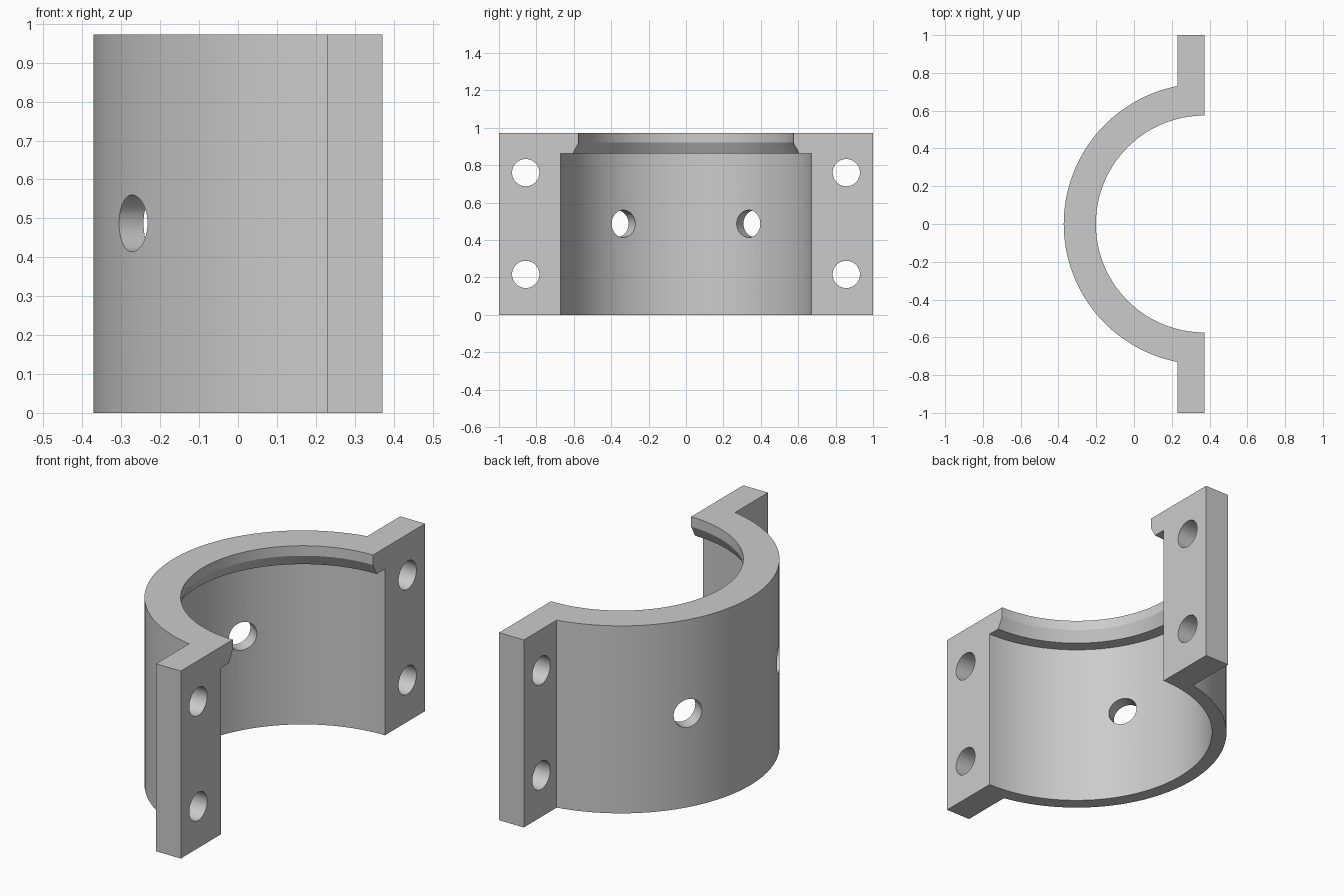
import bpy, bmesh, math
from mathutils import Matrix, Vector

if "Cube" in bpy.data.objects:
    bpy.data.objects.remove(bpy.data.objects["Cube"], do_unlink=True)

HEIGHT = 0.972
AXIS_X = 0.372        # the half ring is struck from the mating plane
OUTER_R = 0.744
FLANGE_X = 0.23
HOLE_R = 0.073

gray = bpy.data.materials.new("plain gray")
gray.use_nodes = True
color = (0.6, 0.6, 0.6, 1)
gray.diffuse_color = color
gray.node_tree.nodes["Principled BSDF"].inputs["Base Color"].default_value = color


def make_object(name, bm):
    bmesh.ops.recalc_face_normals(bm, faces=bm.faces)
    mesh = bpy.data.meshes.new(name)
    bm.to_mesh(mesh)
    bm.free()
    mesh.materials.append(gray)
    obj = bpy.data.objects.new(name, mesh)
    bpy.context.collection.objects.link(obj)
    return obj


def rod(name, center, direction, length):
    bm = bmesh.new()
    turn = Vector((0, 0, 1)).rotation_difference(Vector(direction)).to_matrix().to_4x4()
    bmesh.ops.create_cone(bm, cap_ends=True, segments=40, radius1=HOLE_R, radius2=HOLE_R,
                          depth=length, matrix=Matrix.Translation(center) @ turn)
    return make_object(name, bm)


def revolve(name, profile, steps):
    bm = bmesh.new()
    verts = [bm.verts.new((AXIS_X + r, 0, z)) for r, z in profile]
    edges = [bm.edges.new(pair) for pair in zip(verts, verts[1:])]
    bmesh.ops.spin(bm, geom=verts + edges, cent=(AXIS_X, 0, 0), axis=(0, 0, 1),
                   angle=math.tau, steps=steps)
    bmesh.ops.remove_doubles(bm, verts=bm.verts, dist=0.0001)
    return make_object(name, bm)


# Body: half disc with a flange at each end, extruded upward
reach = math.acos((AXIS_X - FLANGE_X) / OUTER_R)
STEPS = 64
outline = [(AXIS_X, -1), (AXIS_X, 1), (FLANGE_X, 1)]
for i in range(STEPS + 1):
    a = reach * (1 - 2 * i / STEPS)
    outline.append((AXIS_X - OUTER_R * math.cos(a), OUTER_R * math.sin(a)))
outline.append((FLANGE_X, -1))
bm = bmesh.new()
base = bm.faces.new([bm.verts.new((x, y, 0)) for x, y in outline])
top = bmesh.ops.extrude_face_region(bm, geom=[base])["geom"]
bmesh.ops.translate(bm, vec=(0, 0, HEIGHT),
                    verts=[g for g in top if isinstance(g, bmesh.types.BMVert)])
clamp = make_object("half_ring_clamp", bm)

# Bore: wide below, with a tapered lip at the top
cutters = [revolve("bore_cutter", [(0, -0.1), (0.672, -0.1), (0.672, 0.862), (0.605, 0.862),
                                   (0.574, 0.92), (0.574, 1.1), (0, 1.1)], 128)]

# Radial holes and flange bolt holes, mirrored front to back
for side in (-1, 1):
    a = math.radians(30)
    out = Vector((-math.cos(a), side * math.sin(a), 0))
    center = Vector((AXIS_X, 0, 0.487)) + out * 0.7
    cutters.append(rod("radial_hole_cutter", center, out, 0.4))
    for z in (0.216, 0.76):
        cutters.append(rod("bolt_hole_cutter", (0.3, side * 0.857, z), (1, 0, 0), 0.4))

bpy.ops.object.select_all(action="DESELECT")
bpy.context.view_layer.objects.active = clamp
clamp.select_set(True)
for cutter in cutters:
    cut = clamp.modifiers.new("cut", "BOOLEAN")
    cut.operation = "DIFFERENCE"
    cut.solver = "EXACT"
    cut.object = cutter
    bpy.ops.object.modifier_apply(modifier=cut.name)
    bpy.data.objects.remove(cutter, do_unlink=True)

bpy.ops.object.shade_smooth_by_angle(angle=math.radians(25))
